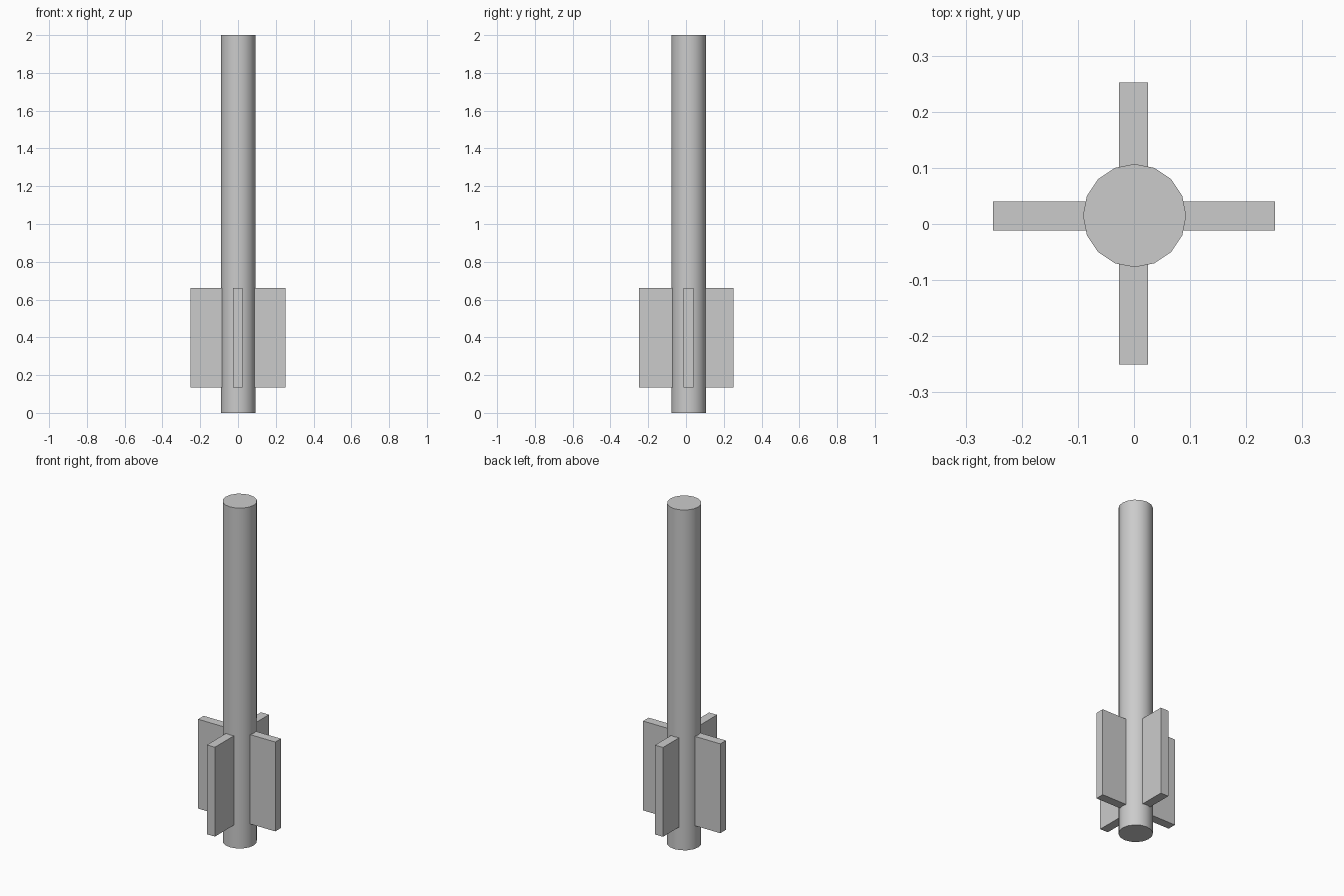
import bpy
import math

default_cube = bpy.data.objects.get("Cube")
if default_cube:
    bpy.data.objects.remove(default_cube, do_unlink=True)

# Single plain grey material
GREY = (0.6, 0.6, 0.6, 1.0)
grey = bpy.data.materials.new("plain_grey")
grey.use_nodes = True
grey.diffuse_color = GREY
shader = next(n for n in grey.node_tree.nodes if n.type == 'BSDF_PRINCIPLED')
shader.inputs["Base Color"].default_value = GREY

AXIS_X, AXIS_Y = 0.001, 0.015   # centre line of the shaft
HEIGHT, RADIUS = 2.0, 0.092
FIN_LOW, FIN_HIGH = 0.135, 0.66
FIN_SPAN, FIN_THICK = 0.502, 0.052


def add_fin_pair(name, location, size):
    """Slab through the shaft that forms two opposite fins."""
    bpy.ops.mesh.primitive_cube_add(size=1, location=location)
    fin = bpy.context.object
    fin.name = name
    fin.scale = size
    bpy.ops.object.transform_apply(location=False, rotation=False, scale=True)
    fin.data.materials.append(grey)


# Round shaft
bpy.ops.mesh.primitive_cylinder_add(
    vertices=16, radius=RADIUS, depth=HEIGHT,
    location=(AXIS_X, AXIS_Y, HEIGHT / 2))
shaft = bpy.context.object
shaft.name = "shaft"
shaft.data.materials.append(grey)
bpy.ops.object.shade_smooth_by_angle(angle=math.radians(35))

# Crossed fins
mid_z = (FIN_LOW + FIN_HIGH) / 2
fin_height = FIN_HIGH - FIN_LOW
add_fin_pair("side_fins", (0, 0.014, mid_z), (FIN_SPAN, FIN_THICK, fin_height))
add_fin_pair("front_back_fins", (-0.001, 0.001, mid_z), (FIN_THICK, FIN_SPAN, fin_height))
